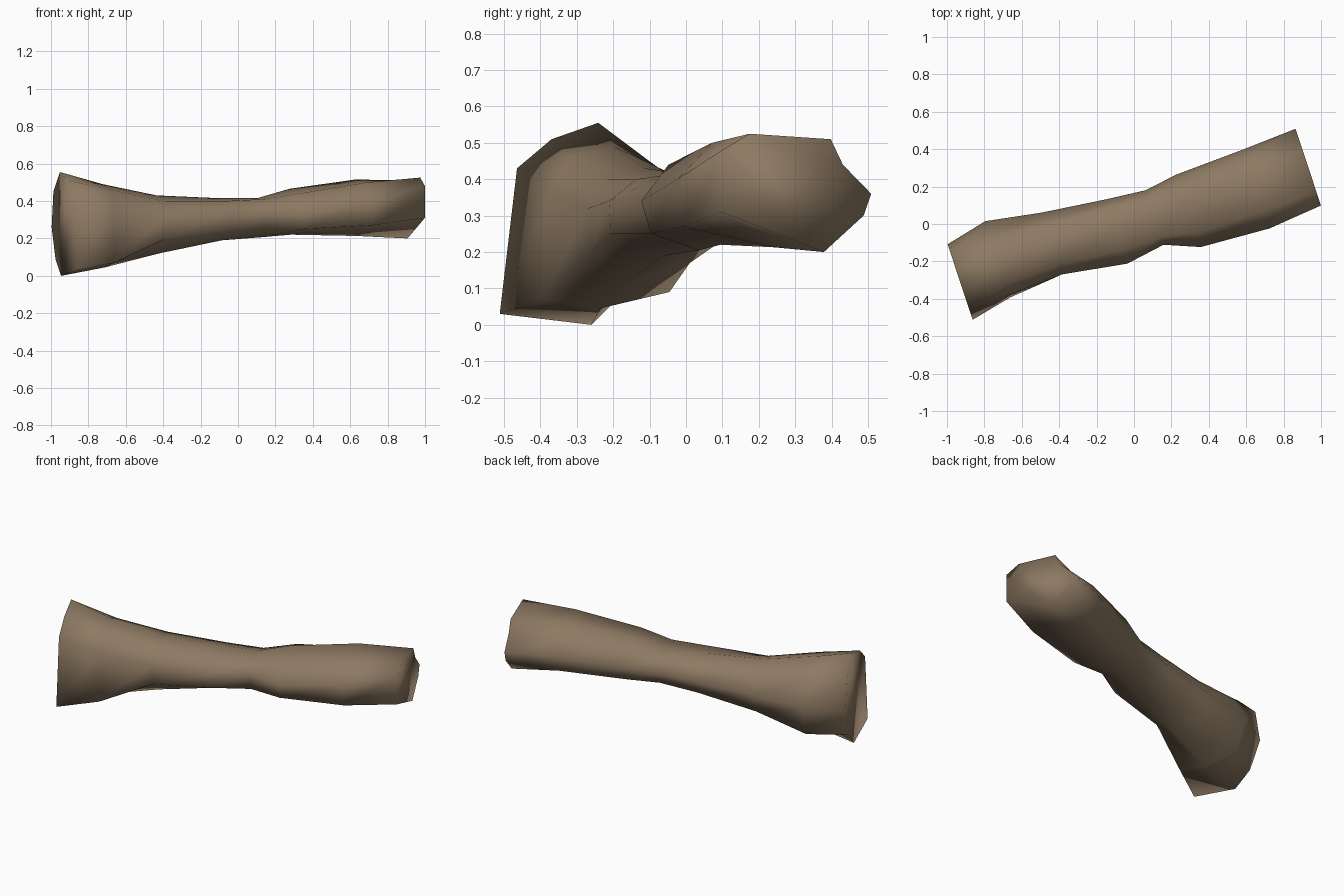
import bpy, bmesh, math
from mathutils import Vector

# Axis of the log, turned about z; each ring is (across, height) round the axis
ANGLE = math.radians(18.3)
ALONG = Vector((math.cos(ANGLE), math.sin(ANGLE), 0))
ACROSS = Vector((-math.sin(ANGLE), math.cos(ANGLE), 0))

RINGS = [
    (-0.98, [(-.215, .03), (-.165, .43), (-.065, .51), (.07, .555),
             (.18, .45), (.21, .26), (.145, .09), (.05, 0)]),
    (-0.75, [(-.165, .07), (-.15, .36), (-.09, .46), (.04, .49),
             (.17, .43), (.264, .28), (.2, .09), (0, .045)]),
    (-0.45, [(-.13, .2), (-.135, .32), (-.08, .40), (.03, .43),
             (.14, .40), (.213, .29), (.16, .17), (-.02, .12)]),
    (-0.10, [(-.185, .25), (-.19, .34), (-.11, .40), (.02, .415),
             (.12, .39), (.172, .31), (.12, .22), (-.03, .19)]),
    (0.115, [(-.135, .25), (-.155, .35), (-.11, .41), (.02, .415),
             (.11, .39), (.152, .32), (.12, .25), (0, .205)]),
    (0.30, [(-.2, .25), (-.229, .34), (-.15, .44), (.03, .465),
            (.13, .43), (.18, .34), (.15, .26), (0, .22)]),
    (0.68, [(-.235, .27), (-.25, .40), (-.15, .50), (.06, .515),
            (.15, .45), (.195, .36), (.17, .27), (.03, .213)]),
    (0.98, [(-.22, .31), (-.22, .48), (-.14, .525), (.095, .51),
            (.13, .44), (.212, .36), (.19, .30), (.075, .2)]),
]

# Log: skin the rings and close both ends
bm = bmesh.new()
loops = [[bm.verts.new(ALONG * u + ACROSS * v + Vector((0, 0, z))) for v, z in ring]
         for u, ring in RINGS]
for a, b in zip(loops, loops[1:]):
    for i in range(8):
        j = (i + 1) % 8
        bm.faces.new((a[i], a[j], b[j], b[i]))
bm.faces.new(loops[0])
bm.faces.new(loops[-1])
bmesh.ops.recalc_face_normals(bm, faces=bm.faces)
for f in bm.faces:
    f.smooth = True
mesh = bpy.data.meshes.new("log")
bm.to_mesh(mesh)
bm.free()

# Bark colour
bark = bpy.data.materials.new("bark brown")
bark.diffuse_color = (0.27, 0.195, 0.125, 1)
mesh.materials.append(bark)
bpy.context.collection.objects.link(bpy.data.objects.new("log", mesh))
